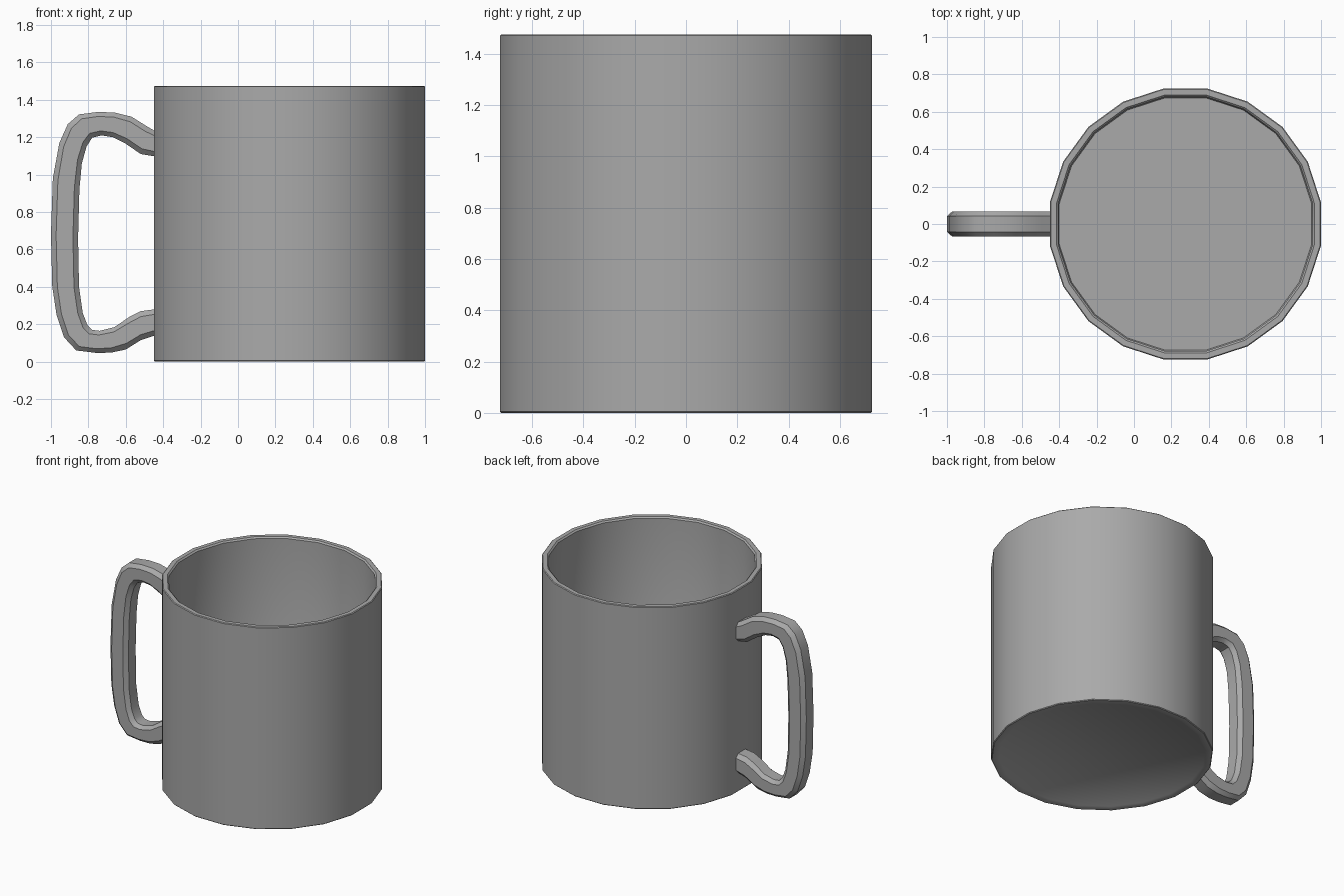
import bpy, bmesh, math

cube = bpy.data.objects.get("Cube")
if cube:
    bpy.data.objects.remove(cube, do_unlink=True)

grey = bpy.data.materials.new("grey_ceramic")
grey.use_nodes = True
colour = (0.4, 0.4, 0.4, 1)
grey.diffuse_color = colour
grey.node_tree.nodes["Principled BSDF"].inputs["Base Color"].default_value = colour


def bridge(bm, a, b):
    n = len(a)
    for i in range(n):
        j = (i + 1) % n
        bm.faces.new((a[i], a[j], b[j], b[i]))


def loft(name, rings):
    """Skin a list of closed rings and cap both ends."""
    bm = bmesh.new()
    loops = [[bm.verts.new(p) for p in ring] for ring in rings]
    for a, b in zip(loops, loops[1:]):
        bridge(bm, a, b)
    bm.faces.new(loops[0])
    bm.faces.new(loops[-1])
    bmesh.ops.recalc_face_normals(bm, faces=bm.faces)
    mesh = bpy.data.meshes.new(name)
    bm.to_mesh(mesh)
    bm.free()
    mesh.materials.append(grey)
    obj = bpy.data.objects.new(name, mesh)
    bpy.context.collection.objects.link(obj)
    bpy.ops.object.select_all(action="DESELECT")
    obj.select_set(True)
    bpy.context.view_layer.objects.active = obj
    bpy.ops.object.shade_smooth_by_angle(angle=math.radians(40))
    return obj


# Mug body: twenty-sided wall, thin bevelled rim, shallow recessed base
SIDES = 20
CENTRE_X = 0.275


def body_ring(apothem, z):
    r = apothem / math.cos(math.pi / SIDES)
    angles = [(i + 0.5) * math.tau / SIDES for i in range(SIDES)]
    return [(CENTRE_X + r * math.cos(a), r * math.sin(a), z) for a in angles]


profile = [(0.675, 0.004), (0.68, 0), (0.72, 0), (0.725, 0.005),
           (0.725, 1.47), (0.72, 1.475), (0.69, 1.475), (0.68, 1.465),
           (0.68, 0.03), (0.675, 0.02)]
loft("mug_body", [body_ring(r, z) for r, z in profile])

# Handle: chamfered section swept between outer and inner outlines (x, z)
outer = [(-0.43, 1.225), (-0.49, 1.26), (-0.57, 1.31), (-0.66, 1.332), (-0.75, 1.335),
         (-0.85, 1.322), (-0.91, 1.27), (-0.955, 1.17), (-0.99, 0.98), (-1, 0.68),
         (-0.993, 0.4), (-0.97, 0.25), (-0.93, 0.13), (-0.865, 0.06), (-0.76, 0.047),
         (-0.68, 0.048), (-0.6, 0.065), (-0.52, 0.115), (-0.43, 0.145)]
inner = [(-0.43, 1.095), (-0.52, 1.11), (-0.6, 1.165), (-0.67, 1.2), (-0.73, 1.21),
         (-0.78, 1.197), (-0.81, 1.15), (-0.835, 1.06), (-0.848, 0.92), (-0.855, 0.66),
         (-0.85, 0.4), (-0.83, 0.26), (-0.805, 0.195), (-0.78, 0.17), (-0.74, 0.165),
         (-0.66, 0.185), (-0.58, 0.24), (-0.52, 0.27), (-0.43, 0.282)]
HALF_WIDTH = 0.067
CUT = 0.62
section = [(1, -CUT), (1, CUT), (CUT, 1), (-CUT, 1),
           (-1, CUT), (-1, -CUT), (-CUT, -1), (CUT, -1)]


def handle_ring(o, i):
    return [((o[0] + i[0]) / 2 + u * (o[0] - i[0]) / 2,
             v * HALF_WIDTH,
             (o[1] + i[1]) / 2 + u * (o[1] - i[1]) / 2) for u, v in section]


loft("handle", [handle_ring(o, i) for o, i in zip(outer, inner)])
for obj in bpy.data.objects:
    if obj.name == "handle":
        bpy.context.view_layer.objects.active = obj
        bpy.ops.object.shade_smooth_by_angle(angle=math.radians(60))
